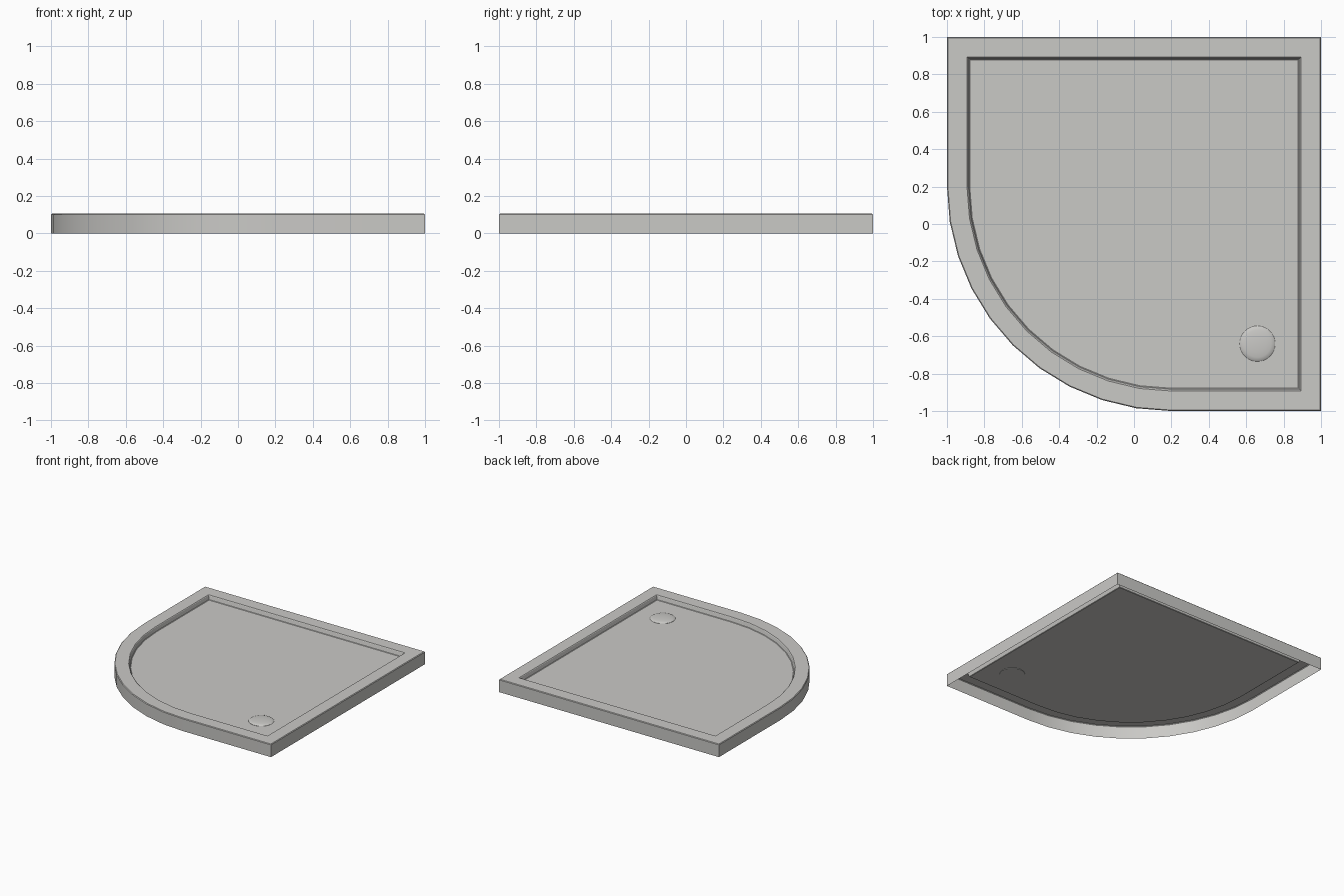
import bpy, bmesh, math

cube = bpy.data.objects.get("Cube")
if cube:
    bpy.data.objects.remove(cube, do_unlink=True)

# One pale stone colour throughout
stone = bpy.data.materials.new("pale grey stone")
stone.use_nodes = True
colour = (0.59, 0.585, 0.565, 1)
stone.diffuse_color = colour
stone.node_tree.nodes["Principled BSDF"].inputs["Base Color"].default_value = colour

TOP, FLOOR = 0.105, 0.07


def finish(name, bm):
    mesh = bpy.data.meshes.new(name)
    bm.to_mesh(mesh)
    bm.free()
    mesh.materials.append(stone)
    obj = bpy.data.objects.new(name, mesh)
    bpy.context.collection.objects.link(obj)
    bpy.ops.object.select_all(action='DESELECT')
    obj.select_set(True)
    bpy.context.view_layer.objects.active = obj
    bpy.ops.object.shade_smooth_by_angle(angle=math.radians(30))
    return obj


def skin(bm, rings):
    """Join consecutive closed rings of points with quads."""
    loops = [[bm.verts.new(p) for p in ring] for ring in rings]
    for low, high in zip(loops, loops[1:]):
        n = len(low)
        for i in range(n):
            j = (i + 1) % n
            bm.faces.new((low[i], low[j], high[j], high[i]))
    return loops


def quadrant(inset, z):
    """Square outline with one large rounded corner, at the front right."""
    edge, centre, segments = 1 - inset, 0.2, 10
    radius = edge + centre
    points = [(-edge, edge, z)]
    for i in range(segments + 1):
        a = math.pi * (1 + i / segments / 2)
        points.append((centre + radius * math.cos(a), centre + radius * math.sin(a), z))
    return points + [(edge, -edge, z), (edge, edge, z)]


def circle(radius, z, x=0.66, y=-0.64, sides=32):
    return [(x + radius * math.cos(math.tau * i / sides),
             y + radius * math.sin(math.tau * i / sides), z) for i in range(sides)]


# Tray: open-bottomed shell with skirt, flat rim and sunken floor
bm = bmesh.new()
profile = [(0, 0), (0, TOP - 0.005), (0.005, TOP), (0.107, TOP),
           (0.111, TOP - 0.004), (0.118, FLOOR + 0.003), (0.122, FLOOR)]
loops = skin(bm, [quadrant(inset, z) for inset, z in profile])
bm.faces.new(loops[-1])
finish("shower_tray", bm)

# Drain cover: shallow dome, with a thin seat below the floor
bm = bmesh.new()
rings = [circle(0.095, FLOOR - 0.004), circle(0.095, FLOOR + 0.001)]
for step in range(1, 5):
    a = math.radians(20 * step)
    rings.append(circle(0.095 * math.cos(a), FLOOR + 0.001 + 0.013 * math.sin(a)))
loops = skin(bm, rings)
bm.faces.new(loops[-1])
bm.faces.new(loops[0][::-1])
finish("drain_cover", bm)
